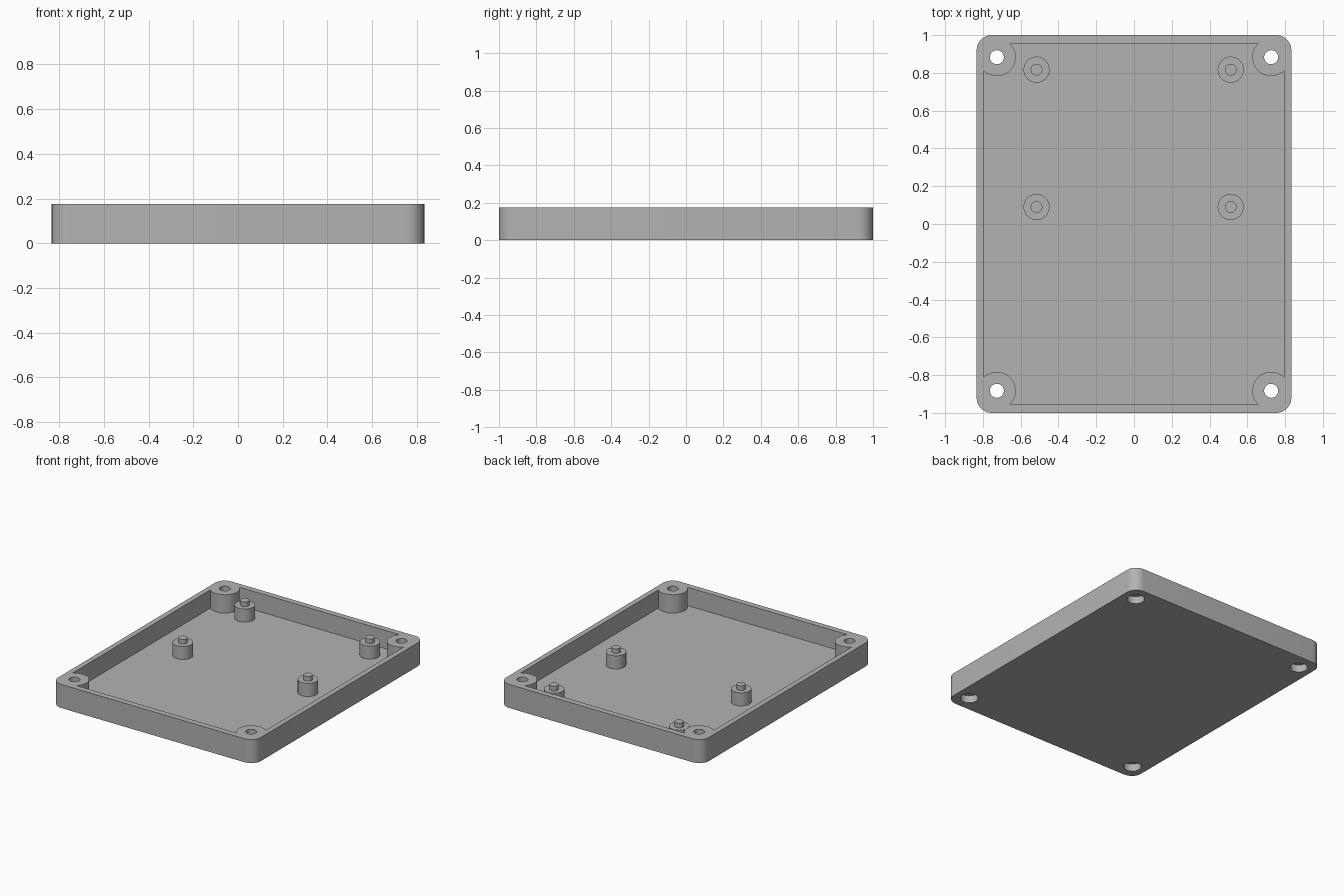
import bpy
import bmesh
from math import cos, sin, pi, radians

if "Cube" in bpy.data.objects:
    bpy.data.objects.remove(bpy.data.objects["Cube"])

HALF_X, HALF_Y, HEIGHT = 0.833, 1.0, 0.175
WALL, FLOOR, CORNER = 0.039, 0.039, 0.08
SCREW_X, SCREW_Y = 0.726, 0.883

grey = bpy.data.materials.new("plain grey")
grey.use_nodes = True
grey.diffuse_color = (0.45, 0.45, 0.45, 1)
grey.node_tree.nodes["Principled BSDF"].inputs["Base Color"].default_value = (0.45, 0.45, 0.45, 1)


def stack(name, rings):
    """Solid skinned through a list of rings of points, capped at both ends."""
    bm = bmesh.new()
    loops = [[bm.verts.new(p) for p in ring] for ring in rings]
    n = len(loops[0])
    for low, high in zip(loops, loops[1:]):
        for i in range(n):
            j = (i + 1) % n
            bm.faces.new((low[i], low[j], high[j], high[i]))
    bm.faces.new(loops[0][::-1])
    bm.faces.new(loops[-1])
    mesh = bpy.data.meshes.new(name)
    bm.to_mesh(mesh)
    bm.free()
    mesh.materials.append(grey)
    obj = bpy.data.objects.new(name, mesh)
    bpy.context.collection.objects.link(obj)
    return obj


def turned(name, x, y, profile, sides=48):
    """Round part from (radius, height) pairs, bottom to top."""
    angles = [2 * pi * i / sides for i in range(sides)]
    return stack(name, [[(x + r * cos(a), y + r * sin(a), z) for a in angles]
                        for r, z in profile])


def rounded_box(name, hx, hy, radius, z0, z1, steps=10):
    outline = []
    for quarter, (sx, sy) in enumerate([(1, 1), (-1, 1), (-1, -1), (1, -1)]):
        for i in range(steps + 1):
            a = (quarter + i / steps) * pi / 2
            outline.append((sx * (hx - radius) + radius * cos(a),
                            sy * (hy - radius) + radius * sin(a)))
    return stack(name, [[(x, y, z) for x, y in outline] for z in (z0, z1)])


def subtract(target, cutter):
    cutter.hide_render = True
    mod = target.modifiers.new("cut", "BOOLEAN")
    mod.operation = "DIFFERENCE"
    mod.solver = "EXACT"
    mod.object = cutter
    bpy.context.view_layer.objects.active = target
    bpy.ops.object.modifier_apply(modifier=mod.name)
    bpy.data.objects.remove(cutter)


def smooth(obj):
    bpy.ops.object.select_all(action="DESELECT")
    obj.select_set(True)
    bpy.context.view_layer.objects.active = obj
    bpy.ops.object.shade_smooth_by_angle(angle=radians(30))


# Tray: rounded slab hollowed by a cavity that leaves the corner bosses standing
corners = [(sx * SCREW_X, sy * SCREW_Y) for sx in (-1, 1) for sy in (-1, 1)]
tray = rounded_box("tray", HALF_X, HALF_Y, CORNER, 0, HEIGHT)
cavity = rounded_box("cavity_cutter", HALF_X - WALL, HALF_Y - 0.044, 0.03, FLOOR, 0.3)
for x, y in corners:
    subtract(cavity, turned("boss_keepout", x, y, [(0.1, 0), (0.1, 0.4)]))
subtract(tray, cavity)

# Screw holes, counterbored from underneath
for x, y in corners:
    subtract(tray, turned("screw_cutter", x, y, [
        (0.06, -0.1), (0.06, 0.055), (0.037, 0.055), (0.037, 0.3)]))
smooth(tray)

# Board standoffs with locating pins
for side, x in (("right", -0.516), ("left", 0.512)):
    for place, y in (("back", 0.817), ("middle", 0.09)):
        smooth(turned(f"standoff_{place}_{side}", x, y, [
            (0.069, FLOOR - 0.01), (0.069, 0.136), (0.031, 0.136), (0.031, 0.17)]))
